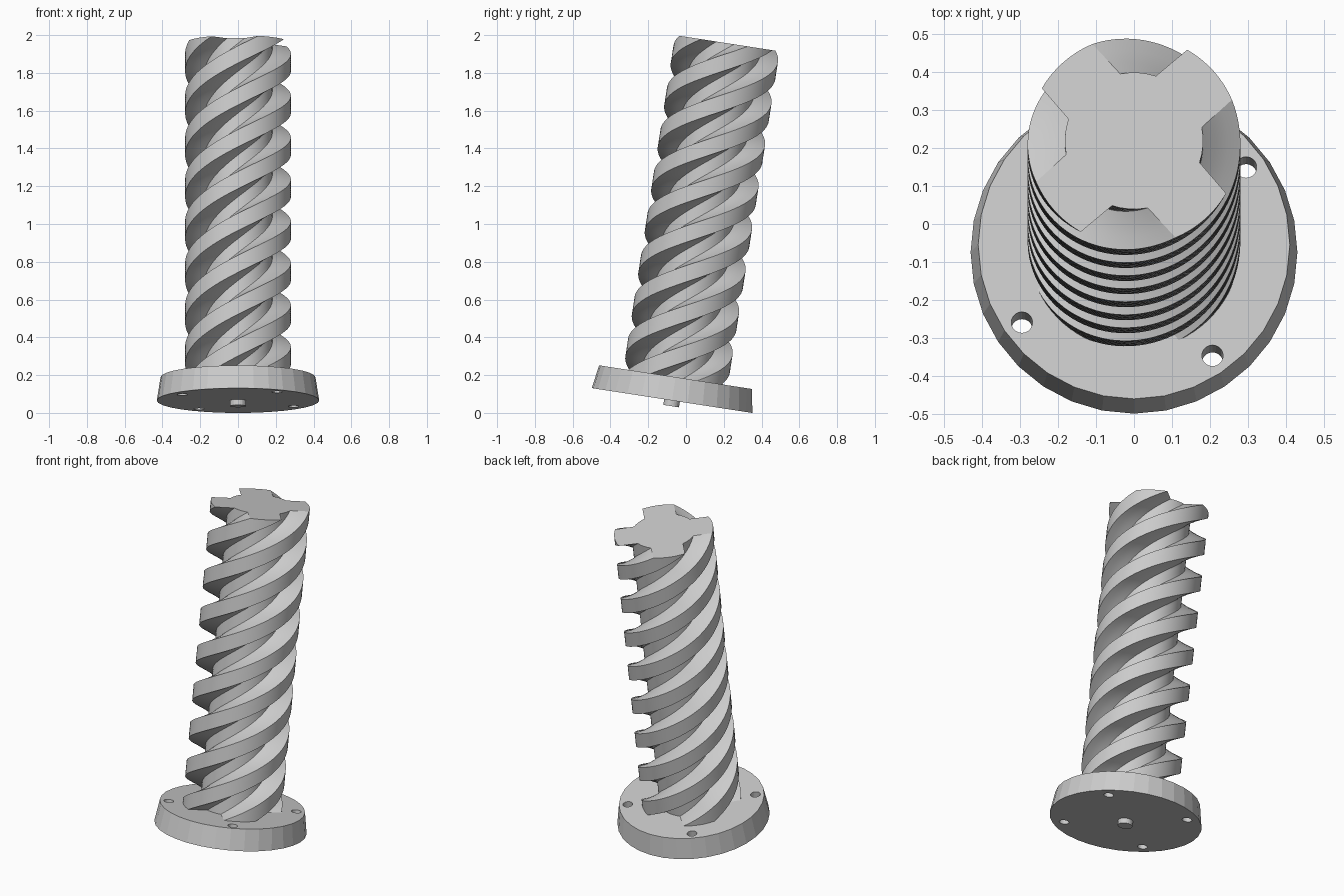
import bpy, bmesh
from math import radians, sin, cos, tau
from mathutils import Matrix, Vector

cube = bpy.data.objects.get("Cube")
if cube:
    bpy.data.objects.remove(cube, do_unlink=True)

grey = bpy.data.materials.new("plain grey")
grey.use_nodes = True
colour = (0.6, 0.6, 0.6, 1)
grey.diffuse_color = colour
grey.node_tree.nodes["Principled BSDF"].inputs["Base Color"].default_value = colour

# The whole part leans back about the x axis
LENGTH, FLANGE = 1.914, 0.125
PLACE = Matrix.Translation((0, -0.074, 0.0655)) @ Matrix.Rotation(radians(-8.8), 4, "X")


def add_object(name, bm):
    bmesh.ops.recalc_face_normals(bm, faces=bm.faces)
    mesh = bpy.data.meshes.new(name)
    bm.to_mesh(mesh)
    bm.free()
    mesh.materials.append(grey)
    obj = bpy.data.objects.new(name, mesh)
    bpy.context.collection.objects.link(obj)
    obj.matrix_world = PLACE
    return obj


def add_cone(bm, r_low, r_high, z_low, z_high, sides, centre=(0, 0)):
    spot = Vector((*centre, (z_low + z_high) / 2))
    bmesh.ops.create_cone(bm, cap_ends=True, segments=sides, radius1=r_low,
                          radius2=r_high, depth=z_high - z_low,
                          matrix=Matrix.Translation(spot))


def activate(obj):
    bpy.ops.object.select_all(action="DESELECT")
    obj.select_set(True)
    bpy.context.view_layer.objects.active = obj


# Tapered mounting flange with four through holes
bm = bmesh.new()
add_cone(bm, 0.43, 0.41, 0, FLANGE, 32)
flange = add_object("mounting_flange", bm)

bm = bmesh.new()
for i in range(4):
    a = radians(35 + 90 * i)
    add_cone(bm, 0.028, 0.028, -0.1, 0.3, 20, (0.36 * cos(a), 0.36 * sin(a)))
drill = add_object("hole_cutter", bm)
drill.hide_render = True
cut = flange.modifiers.new("holes", "BOOLEAN")
cut.operation = "DIFFERENCE"
cut.solver = "EXACT"
cut.object = drill
bpy.context.view_layer.update()
activate(flange)
bpy.ops.object.modifier_apply(modifier=cut.name)
bpy.data.objects.remove(drill, do_unlink=True)

# Small peg under the flange
bm = bmesh.new()
add_cone(bm, 0.042, 0.042, -0.03, 0.02, 24)
add_object("centre_peg", bm)

# Cross-section of the four-start thread: crest arc, sloping wall, root arc, wall
section = []
for lobe in range(4):
    middle = 41.5 + 90 * lobe
    for step in range(9):
        section.append((0.28, middle - 18.5 + 37 * step / 8))
    for t in (1 / 3, 2 / 3):
        a, b = radians(18.5), radians(30)
        x = 0.28 * cos(a) * (1 - t) + 0.182 * cos(b) * t
        y = 0.28 * sin(a) * (1 - t) + 0.182 * sin(b) * t
        v = Vector((x, y))
        section.append((v.length, middle + v.angle_signed(Vector((1, 0))) * 360 / tau))
    for step in range(5):
        section.append((0.182, middle + 30 + 30 * step / 4))
    for t in (2 / 3, 1 / 3):
        x = 0.28 * cos(a) * (1 - t) + 0.182 * cos(b) * t
        y = 0.28 * sin(a) * (1 - t) + 0.182 * sin(b) * t
        v = Vector((x, y))
        section.append((v.length, middle + 90 - v.angle_signed(Vector((1, 0))) * 360 / tau))

# Twist the section two full turns up the shaft
bm = bmesh.new()
LEVELS = 180
rings = []
for level in range(LEVELS + 1):
    t = level / LEVELS
    z = FLANGE - 0.005 + (LENGTH - FLANGE + 0.005) * t
    rings.append([bm.verts.new((r * cos(radians(d + 720 * t)),
                                r * sin(radians(d + 720 * t)), z))
                  for r, d in section])
count = len(section)
for low, high in zip(rings, rings[1:]):
    for i in range(count):
        j = (i + 1) % count
        bm.faces.new((low[i], low[j], high[j], high[i]))
bm.faces.new(rings[0][::-1])
bm.faces.new(rings[-1])
screw = add_object("threaded_shaft", bm)
activate(screw)
bpy.ops.object.shade_smooth_by_angle(angle=radians(25))
